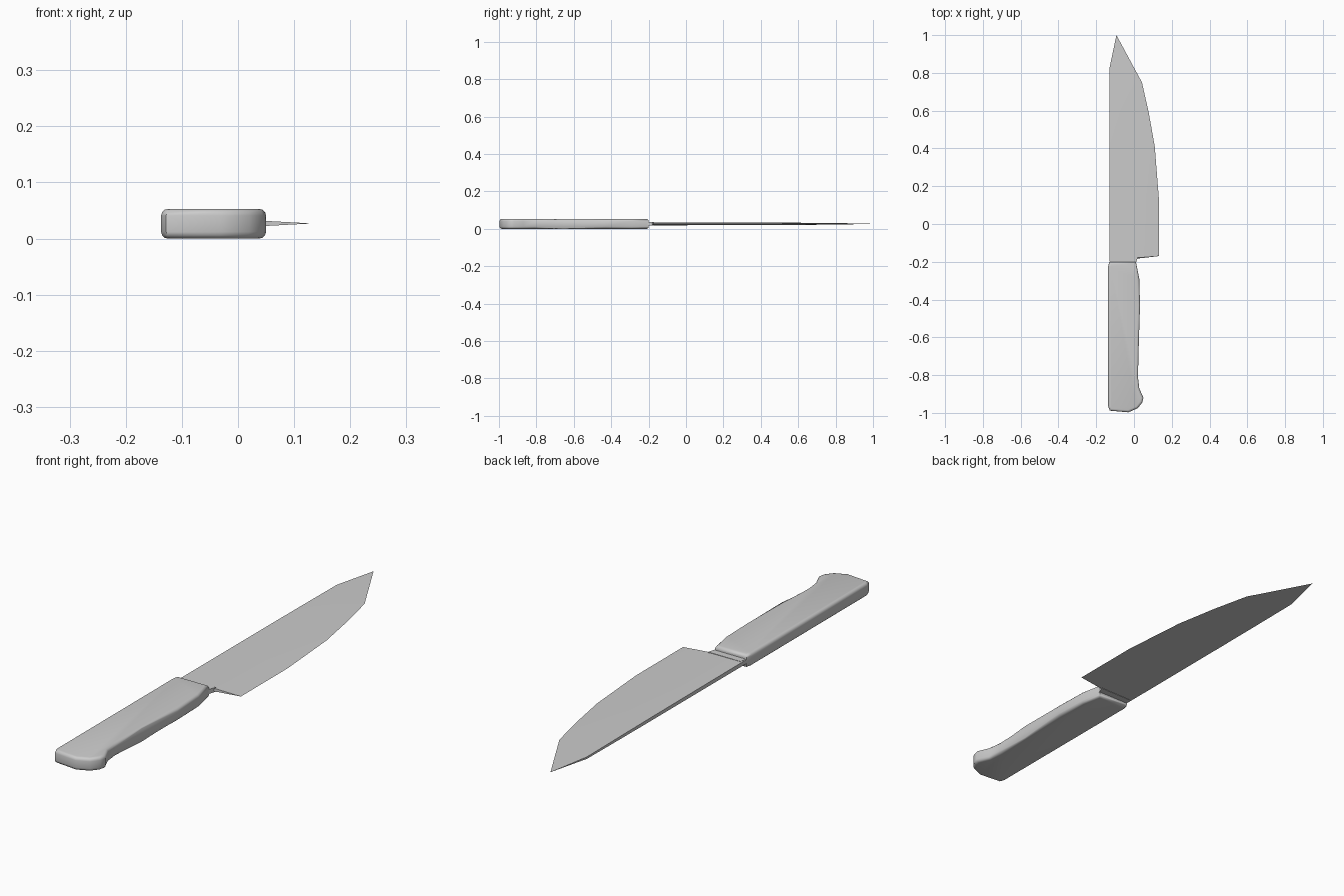
import bpy, bmesh

if "Cube" in bpy.data.objects:
    bpy.data.objects.remove(bpy.data.objects["Cube"])

ZC = 0.027  # mid plane of the knife


def finish(name, bm, angle):
    bmesh.ops.recalc_face_normals(bm, faces=bm.faces)
    me = bpy.data.meshes.new(name)
    bm.to_mesh(me)
    bm.free()
    ob = bpy.data.objects.new(name, me)
    bpy.context.collection.objects.link(ob)
    bpy.ops.object.select_all(action='DESELECT')
    ob.select_set(True)
    bpy.context.view_layer.objects.active = ob
    bpy.ops.object.shade_smooth_by_angle(angle=angle)
    return ob


def slab(name, outline, z0, z1, bevel=0.0):
    """Extrude a plan outline and round its upper and lower rims."""
    bm = bmesh.new()
    base = bm.faces.new([bm.verts.new((x, y, z0)) for x, y in outline])
    ext = bmesh.ops.extrude_face_region(bm, geom=[base])
    for v in ext['geom']:
        if isinstance(v, bmesh.types.BMVert):
            v.co.z = z1
    if bevel:
        rims = [e for e in bm.edges
                if abs(e.verts[0].co.z - e.verts[1].co.z) < 1e-5]
        bmesh.ops.bevel(bm, geom=rims, offset=bevel, offset_type='OFFSET',
                        segments=3, profile=0.5, affect='EDGES', clamp_overlap=True)
    return finish(name, bm, 1.0)


# Handle: straight back, gently waisted grip, flared butt
slab("handle", [
    (-0.131, -0.200), (-0.137, -0.225), (-0.137, -0.965), (-0.128, -0.988),
    (-0.030, -0.997), (0.020, -0.975), (0.044, -0.945), (0.050, -0.920),
    (0.028, -0.870), (0.021, -0.810), (0.025, -0.650), (0.032, -0.430),
    (0.028, -0.290), (0.010, -0.200)], 0.0, 0.053, 0.012)

# Neck: short collar joining handle and blade
slab("neck", [(-0.125, -0.22), (0.006, -0.22), (0.016, -0.19),
              (0.022, -0.172), (-0.125, -0.172)], ZC - 0.009, ZC + 0.009)

# Blade: stations of (spine x, y), (ridge x, y), (edge x, y), half thickness
stations = [
    ((-0.131, -0.20), (0.000, -0.18), (0.132, -0.170), 0.0080),
    ((-0.131, 0.13), (0.000, 0.13), (0.132, 0.130), 0.0075),
    ((-0.131, 0.41), (-0.005, 0.41), (0.110, 0.410), 0.0068),
    ((-0.131, 0.60), (-0.020, 0.60), (0.078, 0.590), 0.0058),
    ((-0.131, 0.82), (-0.050, 0.75), (0.042, 0.750), 0.0040),
]
bm = bmesh.new()
rings = []
for spine, ridge, edge, h in stations:
    rings.append([bm.verts.new((*p, ZC + dz)) for p, dz in (
        (spine, h), (ridge, h * 0.9), (edge, 0.0),
        (ridge, -h * 0.9), (spine, -h))])
for a, b in zip(rings, rings[1:]):
    for i in range(5):
        j = (i + 1) % 5
        bm.faces.new((a[i], a[j], b[j], b[i]))
bm.faces.new(rings[0])
tip = bm.verts.new((-0.093, 1.0, ZC))
for i in range(5):
    bm.faces.new((rings[-1][i], rings[-1][(i + 1) % 5], tip))
finish("blade", bm, 0.6)
